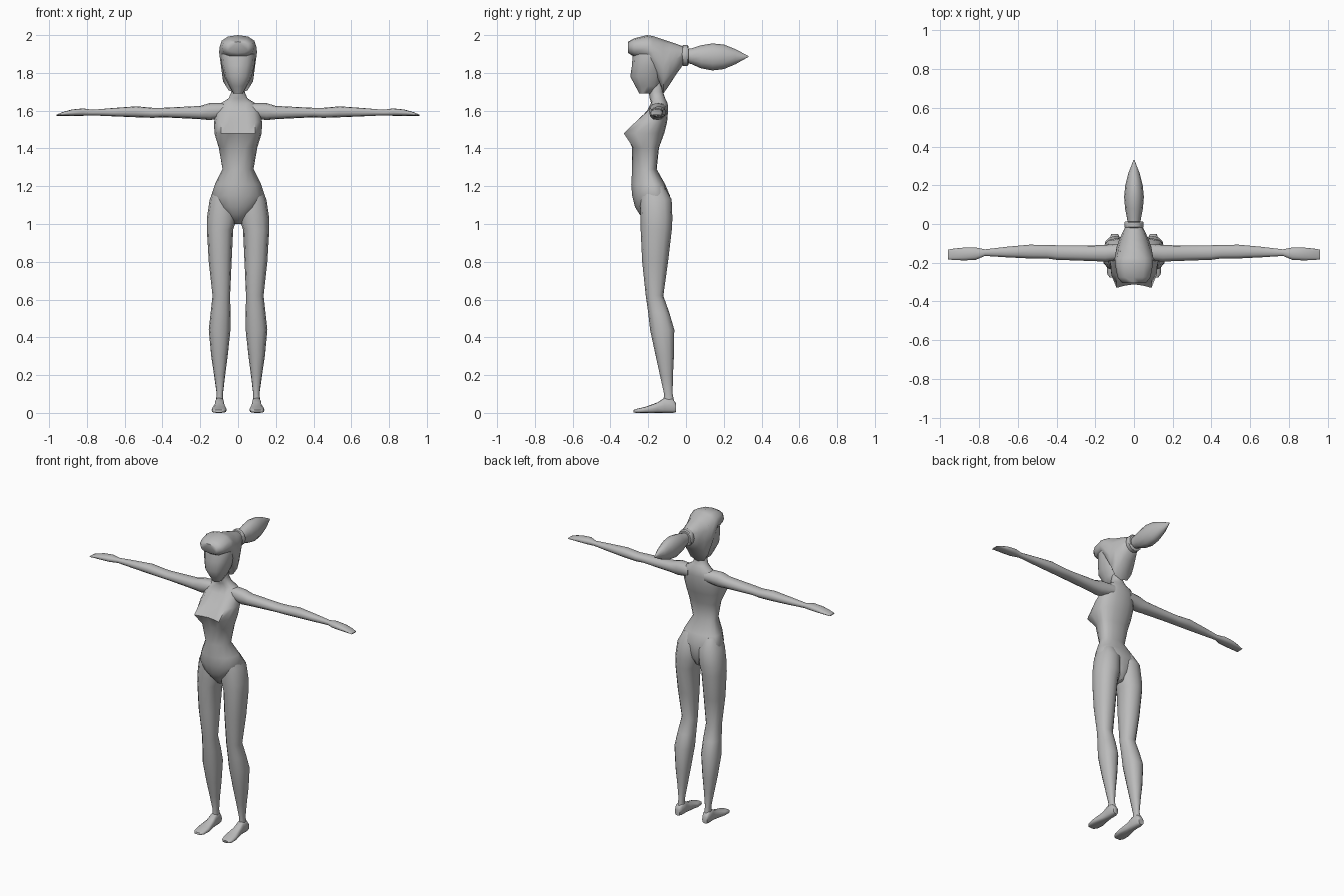
import bpy, bmesh, math

grey = bpy.data.materials.new("plain grey")
grey.diffuse_color = (0.5, 0.5, 0.5, 1)


def skin(name, rings, mirror=False, angle=60):
    """Bridge a list of equal-length point rings into a closed, smooth part."""
    bm = bmesh.new()
    loops = [[bm.verts.new(p) for p in ring] for ring in rings]
    n = len(loops[0])
    for a, b in zip(loops, loops[1:]):
        for i in range(n):
            j = (i + 1) % n
            bm.faces.new((a[i], a[j], b[j], b[i]))
    bm.faces.new(loops[0])
    bm.faces.new(loops[-1])
    bmesh.ops.recalc_face_normals(bm, faces=bm.faces)
    mesh = bpy.data.meshes.new(name)
    bm.to_mesh(mesh)
    bm.free()
    mesh.materials.append(grey)
    ob = bpy.data.objects.new(name, mesh)
    bpy.context.collection.objects.link(ob)
    if mirror:
        ob.modifiers.new("mirror", 'MIRROR').use_clip = False
    bpy.ops.object.select_all(action='DESELECT')
    bpy.context.view_layer.objects.active = ob
    ob.select_set(True)
    bpy.ops.object.shade_smooth_by_angle(angle=math.radians(angle))
    return ob


def loft(name, axis, rows, n=12, power=2.3, **kw):
    """Rows are (position, min a, max a, min b, max b) across the given axis."""
    rings = []
    for t, a0, a1, b0, b1 in rows:
        ring = []
        for i in range(n):
            c, s = math.cos(2 * math.pi * i / n), math.sin(2 * math.pi * i / n)
            c = math.copysign(abs(c) ** (2 / power), c)
            s = math.copysign(abs(s) ** (2 / power), s)
            a = (a0 + a1) / 2 + c * (a1 - a0) / 2
            b = (b0 + b1) / 2 + s * (b1 - b0) / 2
            ring.append({'X': (t, a, b), 'Y': (a, t, b), 'Z': (a, b, t)}[axis])
        rings.append(ring)
    return skin(name, rings, **kw)


# Torso and neck: height, half width, front middle, front corner, side, back
torso = [
    (1.00, .025, -.200, -.19, -.16, -.12),
    (1.05, .070, -.245, -.225, -.16, -.095),
    (1.09, .110, -.270, -.24, -.16, -.09),
    (1.15, .142, -.285, -.25, -.16, -.085),
    (1.21, .122, -.290, -.255, -.17, -.11),
    (1.29, .082, -.285, -.255, -.20, -.155),
    (1.405, .102, -.285, -.27, -.19, -.143),
    (1.48, .125, -.312, -.33, -.20, -.115),
    (1.54, .127, -.262, -.267, -.18, -.10),
    (1.60, .115, -.205, -.20, -.155, -.095),
    (1.64, .090, -.185, -.175, -.14, -.097),
    (1.665, .050, -.192, -.18, -.15, -.11),
    (1.70, .035, -.198, -.185, -.16, -.122),
    (1.76, .032, -.198, -.185, -.16, -.122),
]
rings = []
for z, w, yf, yc, ys, yb in torso:
    bc = yb + (ys - yb) * .25
    half = [(0, yf), (.38 * w, yf + (yc - yf) * .35), (.72 * w, yc),
            (.93 * w, yc + (ys - yc) * .5), (w, ys),
            (.93 * w, ys + (bc - ys) * .55), (.72 * w, bc),
            (.38 * w, yb + (bc - yb) * .3), (0, yb)]
    loop = half + [(-x, y) for x, y in half[-2:0:-1]]
    rings.append([(x, y, z) for x, y in loop])
skin("torso", rings)

# Legs
loft("legs", 'Z', [
    (1.20, .020, .118, -.235, -.115),
    (1.13, .005, .150, -.243, -.076),
    (1.03, .006, .165, -.241, -.072),
    (.97, .026, .165, -.240, -.075),
    (.80, .034, .155, -.232, -.095),
    (.62, .042, .135, -.213, -.120),
    (.53, .040, .145, -.200, -.088),
    (.44, .040, .155, -.190, -.062),
    (.30, .055, .142, -.160, -.064),
    (.20, .068, .127, -.138, -.069),
    (.10, .080, .113, -.116, -.071),
    (.04, .076, .120, -.122, -.058)], mirror=True)

# Feet
loft("feet", 'Y', [
    (-.052, .082, .118, .004, .050),
    (-.070, .074, .124, 0, .075),
    (-.115, .074, .122, 0, .080),
    (-.150, .070, .126, 0, .056),
    (-.215, .060, .140, 0, .032),
    (-.260, .066, .138, 0, .022),
    (-.277, .080, .125, .002, .016)], power=3, mirror=True)

# Arms and hands
loft("arms", 'X', [
    (.06, -.185, -.100, 1.565, 1.640),
    (.15, -.195, -.108, 1.550, 1.640),
    (.20, -.192, -.110, 1.555, 1.625),
    (.40, -.185, -.110, 1.565, 1.615),
    (.45, -.178, -.108, 1.562, 1.615),
    (.54, -.178, -.107, 1.565, 1.623),
    (.66, -.172, -.118, 1.570, 1.614),
    (.77, -.165, -.131, 1.575, 1.605),
    (.82, -.186, -.121, 1.573, 1.612),
    (.88, -.188, -.122, 1.572, 1.606),
    (.93, -.186, -.127, 1.573, 1.592),
    (.96, -.183, -.132, 1.573, 1.579)], mirror=True)

# Face, narrowing to the chin
loft("face", 'Z', [
    (1.692, -.026, .026, -.248, -.17),
    (1.73, -.048, .048, -.268, -.14),
    (1.78, -.072, .072, -.295, -.12),
    (1.84, -.086, .086, -.286, -.11),
    (1.89, -.091, .091, -.283, -.10),
    (1.94, -.080, .080, -.270, -.10)])

# Hair: fringe over the forehead, swept back to the tie
loft("hair", 'Y', [
    (-.306, -.060, .060, 1.905, 1.965),
    (-.275, -.086, .086, 1.885, 1.983),
    (-.205, -.098, .098, 1.870, 2.000),
    (-.175, -.100, .100, 1.820, 1.995),
    (-.120, -.090, .090, 1.690, 1.977),
    (-.085, -.078, .078, 1.740, 1.965),
    (-.050, -.062, .062, 1.795, 1.953),
    (-.010, -.042, .042, 1.850, 1.938)])

# Hair tie and ponytail
loft("hair_tie", 'Y', [
    (-.022, -.045, .045, 1.845, 1.940),
    (-.016, -.050, .050, 1.836, 1.947),
    (.008, -.050, .050, 1.836, 1.947),
    (.014, -.045, .045, 1.845, 1.940)], power=2, angle=40)
loft("ponytail", 'Y', [
    (.000, -.032, .032, 1.855, 1.925),
    (.030, -.036, .036, 1.846, 1.930),
    (.080, -.046, .046, 1.824, 1.946),
    (.140, -.051, .051, 1.813, 1.956),
    (.200, -.045, .045, 1.820, 1.950),
    (.260, -.030, .030, 1.845, 1.926),
    (.330, -.003, .003, 1.884, 1.890)], power=2)
